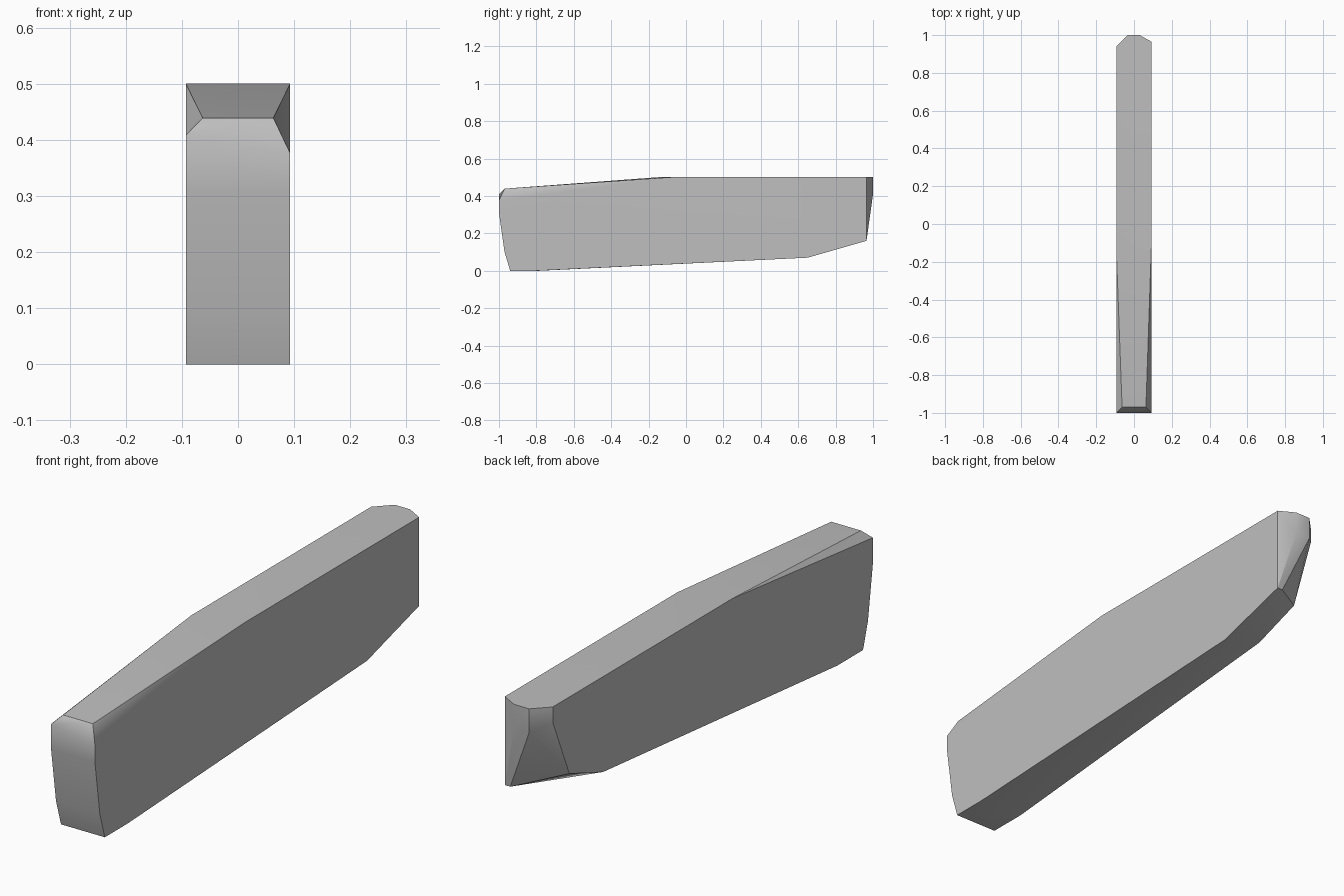
import bpy, bmesh, math

cube = bpy.data.objects.get("Cube")
if cube:
    bpy.data.objects.remove(cube, do_unlink=True)

HALF = 0.093  # half the slab thickness

# outlines (y, z) of the two flat sides
left_side = [(-0.94, 0), (-0.8, 0), (0.65, 0.07), (0.965, 0.16), (0.965, 0.5),
             (-0.08, 0.5), (-1, 0.376), (-1, 0.31), (-0.97, 0.1)]
right_side = [(-0.94, 0), (-0.785, 0), (0.635, 0.134), (0.84, 0.206), (0.94, 0.44),
              (0.94, 0.5), (-0.15, 0.5), (-1, 0.408), (-1, 0.31), (-0.97, 0.1)]
# front top edge and back nose between the chamfers
inner = [(-0.063, -0.97, 0.439), (0.063, -0.97, 0.439),
         (-0.035, 1, 0.5), (0.03, 1, 0.5), (-0.035, 1, 0.41), (0.03, 1, 0.41),
         (0.07, 0.965, 0.16)]

points = [(HALF, y, z) for y, z in left_side]
points += [(-HALF, y, z) for y, z in right_side]
points += inner

# wrap the outlines into one chamfered solid
bm = bmesh.new()
for p in points:
    bm.verts.new(p)
hull = bmesh.ops.convex_hull(bm, input=bm.verts[:])
loose = [v for v in bm.verts if not v.link_faces]
bmesh.ops.delete(bm, geom=loose, context='VERTS')
bmesh.ops.dissolve_limit(bm, angle_limit=math.radians(0.5),
                         verts=bm.verts[:], edges=bm.edges[:])
bmesh.ops.recalc_face_normals(bm, faces=bm.faces[:])
mesh = bpy.data.meshes.new("slab")
bm.to_mesh(mesh)
bm.free()

slab = bpy.data.objects.new("slab", mesh)
bpy.context.collection.objects.link(slab)

# plain grey
grey = bpy.data.materials.new("grey")
grey.use_nodes = True
colour = (0.52, 0.52, 0.52, 1)
grey.diffuse_color = colour
grey.node_tree.nodes["Principled BSDF"].inputs["Base Color"].default_value = colour
mesh.materials.append(grey)

# soft shading over shallow angles only
bpy.ops.object.select_all(action='DESELECT')
slab.select_set(True)
bpy.context.view_layer.objects.active = slab
bpy.ops.object.shade_smooth_by_angle(angle=math.radians(30))
weighted = slab.modifiers.new("weighted_normals", 'WEIGHTED_NORMAL')
weighted.keep_sharp = True
